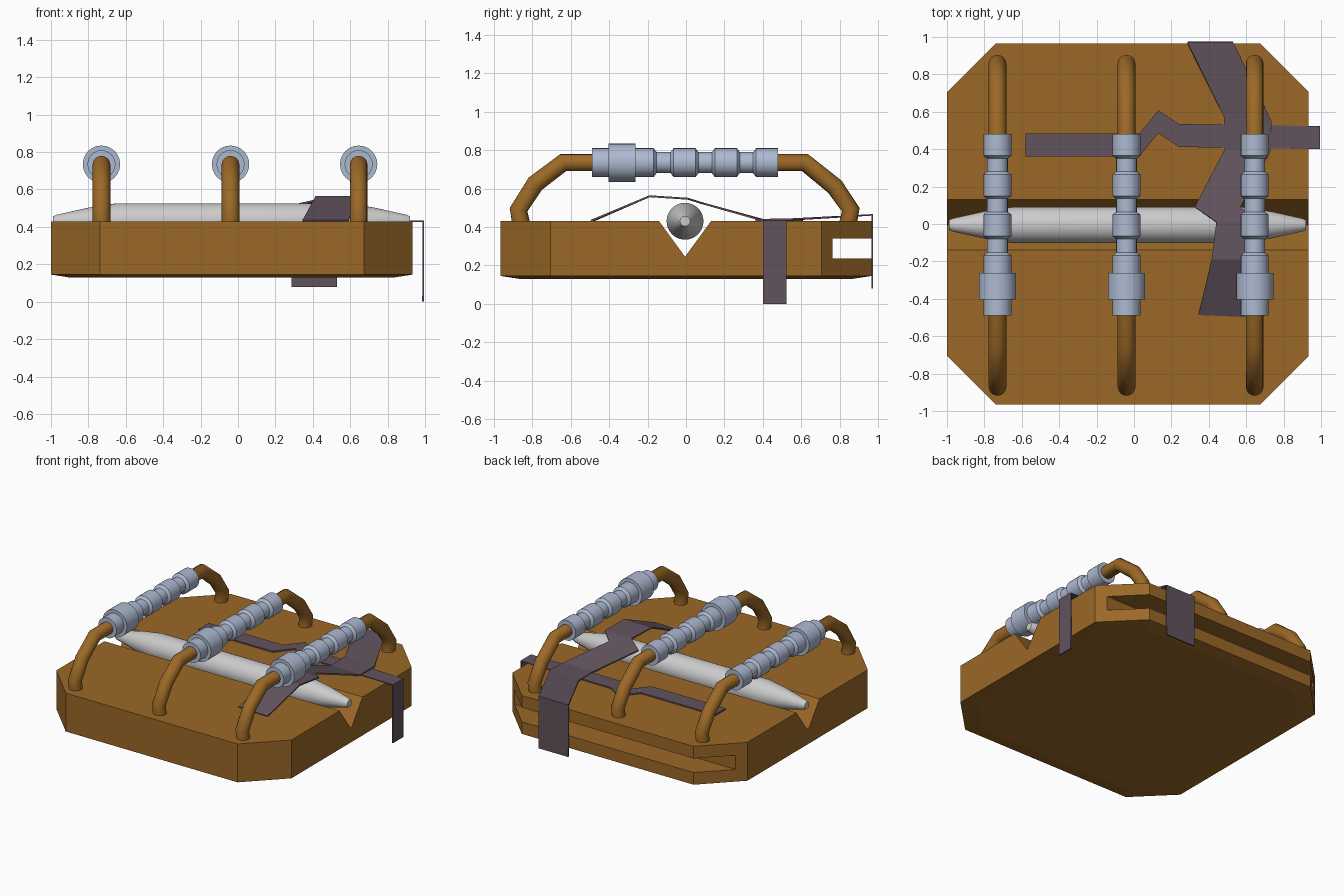
import bpy, bmesh, math
from mathutils import Vector

if "Cube" in bpy.data.objects:
    bpy.data.objects.remove(bpy.data.objects["Cube"])


def material(name, rgb):
    m = bpy.data.materials.new(name)
    m.diffuse_color = (*rgb, 1)
    m.use_nodes = True
    m.node_tree.nodes["Principled BSDF"].inputs["Base Color"].default_value = m.diffuse_color
    return m


BROWN = material("brown", (0.33, 0.14, 0.02))
STEEL = material("blue_steel", (0.42, 0.49, 0.64))
TAPE = material("dark_tape", (0.12, 0.085, 0.11))


def add_object(name, bm, mat=None, smooth=None):
    bmesh.ops.recalc_face_normals(bm, faces=bm.faces)
    me = bpy.data.meshes.new(name)
    bm.to_mesh(me)
    bm.free()
    ob = bpy.data.objects.new(name, me)
    bpy.context.collection.objects.link(ob)
    if mat:
        me.materials.append(mat)
    if smooth:
        activate(ob)
        bpy.ops.object.shade_smooth_by_angle(angle=math.radians(smooth))
    return ob


def activate(ob):
    bpy.ops.object.select_all(action='DESELECT')
    ob.select_set(True)
    bpy.context.view_layer.objects.active = ob


def loft(bm, rings):
    """Skin closed rings of points and cap both ends."""
    vs = [[bm.verts.new(p) for p in r] for r in rings]
    n = len(vs[0])
    for a, b in zip(vs, vs[1:]):
        for i in range(n):
            j = (i + 1) % n
            bm.faces.new((a[i], a[j], b[j], b[i]))
    bm.faces.new(vs[0])
    bm.faces.new(vs[-1])


def lathe(name, profile, axis, centre, mat, sides=24, smooth=35):
    """Turn (position, radius) pairs about the x or y axis."""
    rings = []
    for t, r in profile:
        ring = []
        for k in range(sides):
            a = 2 * math.pi * k / sides
            c, s = r * math.cos(a), r * math.sin(a)
            ring.append(Vector(centre) + Vector((t, c, s) if axis == 'x' else (c, t, s)))
        rings.append(ring)
    bm = bmesh.new()
    loft(bm, rings)
    return add_object(name, bm, mat, smooth)


def strip(name, pairs, mat, thickness=0.01):
    """Ribbon through pairs of edge points, given thickness."""
    bm = bmesh.new()
    rows = [(bm.verts.new(a), bm.verts.new(b)) for a, b in pairs]
    for (a, b), (c, d) in zip(rows, rows[1:]):
        bm.faces.new((a, b, d, c))
    ob = add_object(name, bm, mat)
    mod = ob.modifiers.new("thickness", 'SOLIDIFY')
    mod.thickness = thickness
    mod.offset = 0
    activate(ob)
    bpy.ops.object.modifier_apply(modifier=mod.name)
    return ob


def cut(ob, cutter):
    cutter.hide_render = True
    mod = ob.modifiers.new("cut", 'BOOLEAN')
    mod.operation = 'DIFFERENCE'
    mod.solver = 'EXACT'
    mod.object = cutter
    activate(ob)
    bpy.ops.object.modifier_apply(modifier=mod.name)
    bpy.data.objects.remove(cutter)


# Base block: chamfered square with a shallow bevelled underside
def octagon(half, corner, z):
    q = [(half, -corner), (half, corner), (corner, half), (-corner, half),
         (-half, corner), (-half, -corner), (-corner, -half), (corner, -half)]
    return [(x - 0.033, y, z) for x, y in q]


bm = bmesh.new()
loft(bm, [octagon(0.87, 0.635, 0.13), octagon(0.966, 0.706, 0.145),
          octagon(0.966, 0.706, 0.43)])
base = add_object("base_block", bm, BROWN)

# V groove along the top and slot along the back edge
for name, prof in (("groove_cutter", [(-0.162, 0.46), (-0.005, 0.245), (0.152, 0.46)]),
                   ("slot_cutter", [(0.763, 0.235), (1.2, 0.235), (1.2, 0.34), (0.763, 0.34)])):
    bm = bmesh.new()
    loft(bm, [[(x, y, z) for y, z in prof] for x in (-1.3, 1.3)])
    cut(base, add_object(name, bm))

# Tapered rod resting in the groove
half_rod = [(0.0, 0.026), (0.02, 0.035), (0.19, 0.073), (0.34, 0.096)]
rod_profile = ([(-0.99 + t, r) for t, r in half_rod]
               + [(0.92 - t, r) for t, r in reversed(half_rod)])
lathe("rod", rod_profile, 'x', (0, -0.005, 0.43), None, 32)

# Three bent handles, each with a turned metal sleeve
path = [(-0.855, 0.40), (-0.872, 0.49), (-0.785, 0.625), (-0.64, 0.735),
        (0.62, 0.735), (0.775, 0.61), (0.858, 0.49), (0.84, 0.40)]
sleeve = [(-0.49, 0.04), (-0.49, 0.075), (-0.403, 0.075), (-0.403, 0.1),
          (-0.262, 0.1), (-0.262, 0.075)]
for end, start in ((-0.168, -0.08), (0.05, 0.135), (0.265, 0.35)):
    sleeve += [(end, 0.075), (end + 0.015, 0.055), (start - 0.0, 0.055), (start + 0.015, 0.075)]
sleeve += [(0.48, 0.075), (0.48, 0.04)]
for i, x in enumerate((-0.73, -0.04, 0.645), 1):
    cu = bpy.data.curves.new("handle_path", 'CURVE')
    cu.dimensions = '3D'
    sp = cu.splines.new('POLY')
    sp.points.add(len(path) - 1)
    for p, (y, z) in zip(sp.points, path):
        p.co = (x, y, z, 1)
    cu.bevel_depth = 0.047
    cu.bevel_resolution = 6
    cu.use_fill_caps = True
    handle = bpy.data.objects.new(f"handle_{i}", cu)
    bpy.context.collection.objects.link(handle)
    cu.materials.append(BROWN)
    activate(handle)
    bpy.ops.object.convert(target='MESH')
    bpy.ops.object.shade_smooth_by_angle(angle=math.radians(50))
    lathe(f"sleeve_{i}", sleeve, 'y', (x, 0, 0.735), STEEL)

# Wide tape draped over the rod and hanging off the back: (x left, y, x right, y, z)
wide = [(0.345, -0.485, 0.59, -0.495, 0.432), (0.415, -0.19, 0.64, -0.19, 0.56),
        (0.44, 0.01, 0.66, 0.01, 0.547), (0.325, 0.09, 0.57, 0.09, 0.522),
        (0.485, 0.40, 0.73, 0.39, 0.437), (0.48, 0.575, 0.735, 0.55, 0.44),
        (0.285, 0.97, 0.53, 0.97, 0.463), (0.285, 0.97, 0.53, 0.97, 0.08)]
strip("wide_tape", [((a, b, z), (c, d, z)) for a, b, c, d, z in wide], TAPE)

# Narrow tape across the top, hanging off the right side: (x, y low, y high, z)
narrow = [(-0.58, 0.362, 0.485, 0.435), (0.03, 0.362, 0.485, 0.435),
          (0.13, 0.485, 0.608, 0.435), (0.24, 0.412, 0.535, 0.435),
          (0.99, 0.4, 0.523, 0.43), (0.99, 0.4, 0.523, 0.0)]
strip("narrow_tape", [((x, a, z), (x, b, z)) for x, a, b, z in narrow], TAPE)
